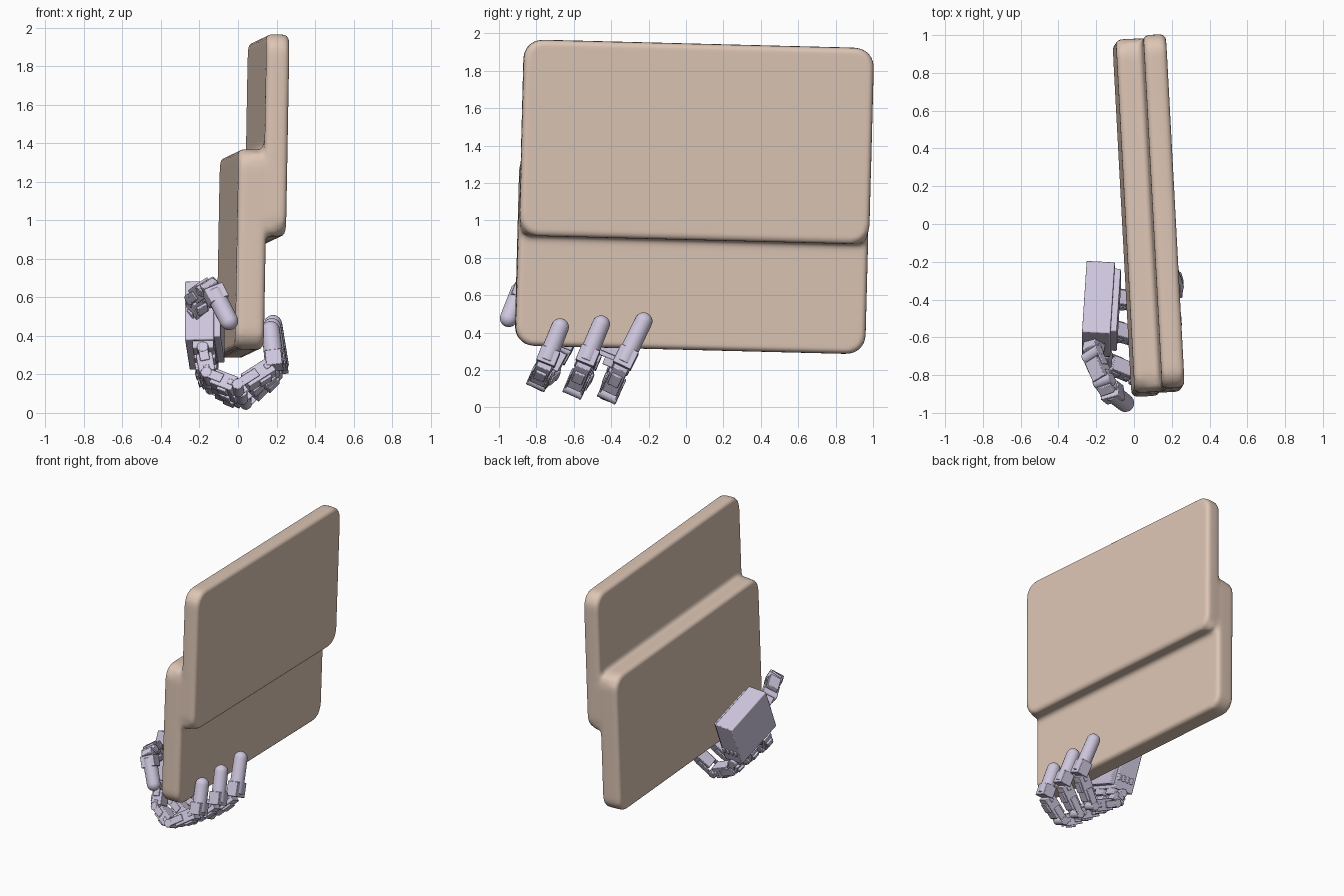
import bpy, bmesh
from math import radians, pi
from mathutils import Matrix, Vector, Euler

if "Cube" in bpy.data.objects:
    bpy.data.objects.remove(bpy.data.objects["Cube"])


def material(name, rgb):
    m = bpy.data.materials.new(name)
    m.diffuse_color = (*rgb, 1)
    m.use_nodes = True
    m.node_tree.nodes["Principled BSDF"].inputs["Base Color"].default_value = m.diffuse_color
    return m


TAN = material("tan", (0.72, 0.56, 0.46))
LILAC = material("lilac", (0.62, 0.57, 0.73))


def frame(centre, x, y, z):
    m = Matrix((x, y, z)).transposed().to_4x4()
    m.translation = centre
    return m


def add_box(bm, m, size, offset=(0, 0, 0)):
    return bmesh.ops.create_cube(
        bm, size=1, matrix=m @ Matrix.Translation(offset) @ Matrix.Diagonal((*size, 1)))["verts"]


def finish(bm, name, mat, bevel=0.0):
    me = bpy.data.meshes.new(name)
    bm.to_mesh(me)
    bm.free()
    me.materials.append(mat)
    ob = bpy.data.objects.new(name, me)
    bpy.context.collection.objects.link(ob)
    if bevel:
        b = ob.modifiers.new("bevel", "BEVEL")
        b.width, b.segments, b.limit_method = bevel, 2, "ANGLE"
        b.angle_limit = radians(40)
    return ob


def smooth(ob, angle=35):
    bpy.ops.object.select_all(action="DESELECT")
    ob.select_set(True)
    bpy.context.view_layer.objects.active = ob
    bpy.ops.object.shade_smooth_by_angle(angle=radians(angle))


# Stepped slab: two offset rounded plates and a core, fused into one skin
def add_plate(bm, x0, x1, z0, z1, length, corner):
    part = bmesh.new()
    add_box(part, Matrix.Translation(((x0 + x1) / 2, 0, (z0 + z1) / 2)),
            (x1 - x0, length, z1 - z0))
    ends = [e for e in part.edges if abs(e.verts[0].co.x - e.verts[1].co.x) > 0.01]
    bmesh.ops.bevel(part, geom=ends, offset=corner, segments=6, profile=0.5, affect="EDGES")
    rims = [e for e in part.edges
            if len(e.link_faces) == 2 and e.calc_face_angle() > radians(60)]
    bmesh.ops.bevel(part, geom=rims, offset=0.022, segments=3, profile=0.5, affect="EDGES")
    tmp = bpy.data.meshes.new("tmp")
    part.to_mesh(tmp)
    part.free()
    bm.from_mesh(tmp)
    bpy.data.meshes.remove(tmp)


bm = bmesh.new()
add_plate(bm, -0.135, 0.015, -0.82, 0.22, 1.875, 0.10)
add_plate(bm, 0.0, 0.12, -0.23, 0.82, 1.875, 0.10)
add_plate(bm, -0.08, 0.08, -0.23, 0.21, 1.86, 0.05)
slab = finish(bm, "stepped_slab", TAN)
slab.matrix_world = (Matrix.Translation((0.085, 0.045, 1.126))
                     @ Matrix.Rotation(radians(3.06), 4, "Z")
                     @ Matrix.Rotation(radians(-1.45), 4, "X")
                     @ Matrix.Rotation(radians(1.1), 4, "Y"))
rm = slab.modifiers.new("fuse", "REMESH")
rm.mode, rm.voxel_size, rm.use_smooth_shade = "VOXEL", 0.015, True
sm = slab.modifiers.new("soften", "SMOOTH")
sm.factor, sm.iterations = 0.5, 6

# Palm axes: s runs across the fingers, d runs up the palm
d = Vector((0, 0.38, 0.925)).normalized()
s = Vector((0.06, 0.92, -0.38)).normalized()
n = s.cross(d).normalized()
palm_m = frame(Vector((-0.170, -0.45, 0.455)), n, s, d)

# Palm: shell, inner plate, side ports, finger mounts
bm = bmesh.new()
add_box(bm, palm_m, (0.15, 0.41, 0.33), (-0.018, 0, 0))
add_box(bm, palm_m, (0.05, 0.36, 0.28), (0.065, 0, 0))
for i in range(4):
    add_box(bm, palm_m, (0.025, 0.012, 0.045), (-0.06 + 0.035 * i, 0.205, -0.08))
for i in (-1, 0, 1):
    add_box(bm, palm_m, (0.11, 0.10, 0.05), (0, 0.14 * i, -0.18))
smooth(finish(bm, "palm", LILAC, 0.014))


# Finger link: motor block, two side brackets, joint pin
def add_link(bm, p, q, side, w):
    z = (q - p).normalized()
    x = side.cross(z).normalized()
    y = z.cross(x)
    L = (q - p).length
    m = frame((p + q) / 2, x, y, z)
    add_box(bm, m, (w * 0.85, w * 0.82, L * 0.72), (0, 0, L * 0.06))
    add_box(bm, m, (w * 0.5, w * 0.6, L * 0.3), (w * 0.32, 0, L * 0.12))
    for k in (-1, 1):
        add_box(bm, m, (w * 0.5, w * 0.1, L * 0.62), (0, k * w * 0.48, -L * 0.28))
        add_box(bm, m, (w * 0.3, w * 0.08, w * 0.3), (0, k * w * 0.45, L * 0.3))
    pin = frame(p, x, y, z) @ Matrix.Rotation(pi / 2, 4, "X")
    bmesh.ops.create_cone(bm, cap_ends=True, segments=16, radius1=w * 0.3,
                          radius2=w * 0.3, depth=w * 1.08, matrix=pin)


# Fingertip: collar block and rounded pad
def add_tip(bm, p, q, side, r):
    z = (q - p).normalized()
    x = side.cross(z).normalized()
    m = frame(p, x, z.cross(x), z)
    L = (q - p).length
    add_box(bm, m, (r * 1.7, r * 2.1, L * 0.35), (0, 0, L * 0.1))
    bmesh.ops.create_cone(bm, cap_ends=True, segments=20, radius1=r, radius2=r * 0.95,
                          depth=L - r, matrix=m @ Matrix.Translation((0, 0, (L - r) / 2)))
    bmesh.ops.create_uvsphere(bm, u_segments=20, v_segments=12, radius=r * 0.95,
                              matrix=m @ Matrix.Translation((0, 0, L - r)))


def digit(name, pts, side, w, r):
    pts = [Vector(p) for p in pts]
    bm = bmesh.new()
    for p, q in zip(pts[:-2], pts[1:-1]):
        add_link(bm, p, q, side, w)
    add_tip(bm, pts[-2], pts[-1], side, r)
    smooth(finish(bm, name, LILAC, 0.005))


# Three fingers hooked under the slab, from palm to pad
digit("outer_finger", [(-0.18, -0.66, 0.32), (-0.155, -0.73, 0.19), (0.0, -0.795, 0.13),
                       (0.19, -0.745, 0.25), (0.165, -0.655, 0.475)], s, 0.10, 0.050)
digit("middle_finger", [(-0.18, -0.51, 0.27), (-0.155, -0.55, 0.17), (0.02, -0.60, 0.09),
                        (0.205, -0.535, 0.25), (0.17, -0.435, 0.49)], s, 0.10, 0.050)
digit("inner_finger", [(-0.17, -0.36, 0.22), (-0.14, -0.39, 0.14), (0.04, -0.415, 0.065),
                       (0.215, -0.335, 0.24), (0.175, -0.205, 0.505)], s, 0.10, 0.050)

# Thumb pressing on the near end of the slab
digit("thumb", [(-0.20, -0.58, 0.48), (-0.22, -0.69, 0.61), (-0.16, -0.83, 0.655),
                (-0.125, -0.885, 0.63), (-0.025, -0.965, 0.435)],
      Vector((0.75, 0.3, 0.5)).normalized(), 0.10, 0.050)
